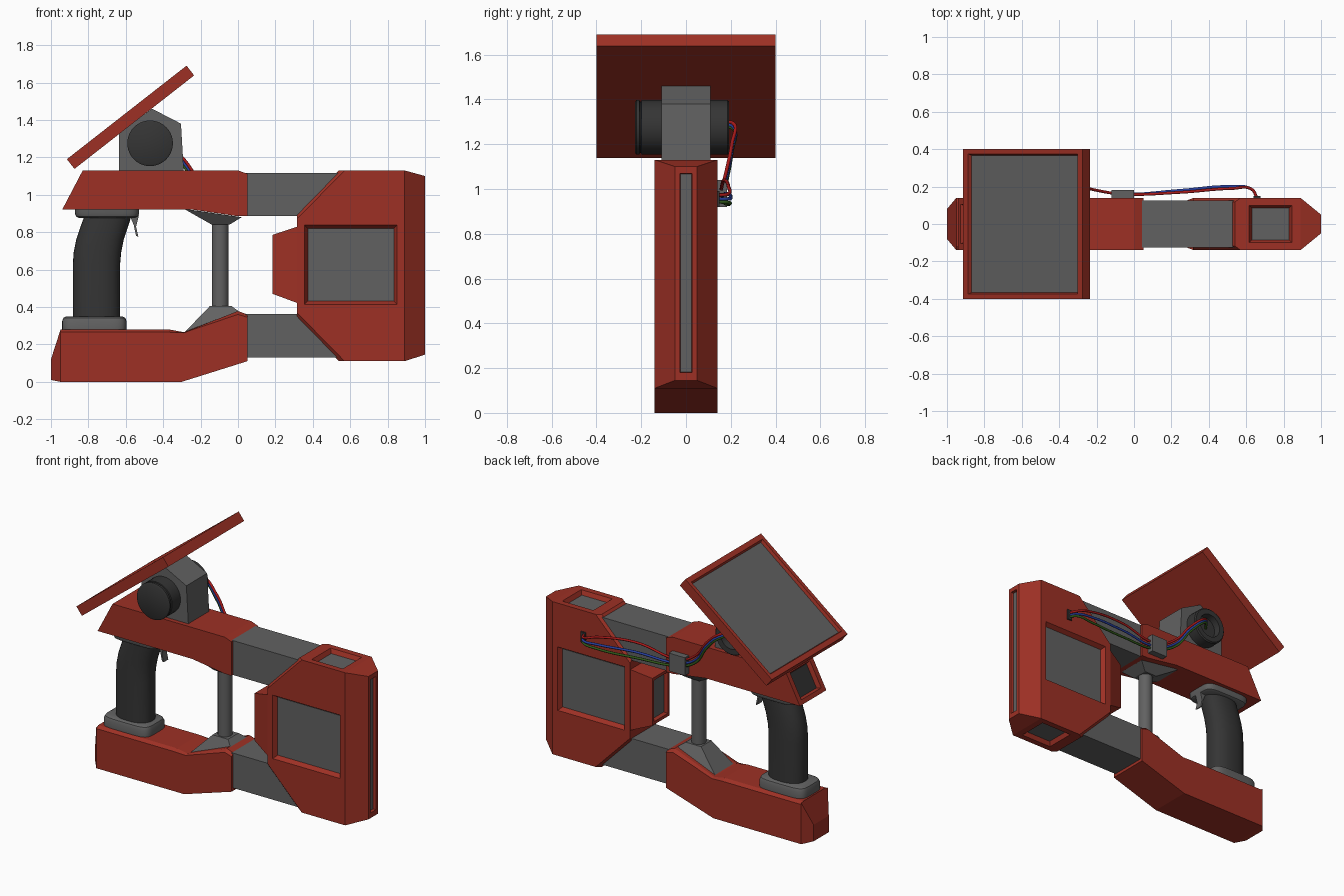
import bpy, bmesh
from math import sin, cos, pi, copysign
from mathutils import Vector as V

if "Cube" in bpy.data.objects:
    bpy.data.objects.remove(bpy.data.objects["Cube"])

def material(name, r, g, b):
    m = bpy.data.materials.new(name)
    m.diffuse_color = (r, g, b, 1)
    m.use_nodes = True
    m.node_tree.nodes["Principled BSDF"].inputs["Base Color"].default_value = m.diffuse_color
    return m

RED = material("red_paint", 0.34, 0.03, 0.018)
GREY = material("grey_metal", 0.12, 0.12, 0.12)
DARK = material("dark_rubber", 0.035, 0.035, 0.035)

def loft(name, rings, mat, smooth=False):
    """Closed solid through rings with equal point counts."""
    bm = bmesh.new()
    rows = [[bm.verts.new(p) for p in r] for r in rings]
    n = len(rows[0])
    for a, b in zip(rows, rows[1:]):
        for i in range(n):
            j = (i + 1) % n
            bm.faces.new((a[i], a[j], b[j], b[i]))
    bm.faces.new(rows[0])
    bm.faces.new(rows[-1])
    bmesh.ops.recalc_face_normals(bm, faces=bm.faces)
    me = bpy.data.meshes.new(name)
    bm.to_mesh(me)
    bm.free()
    ob = bpy.data.objects.new(name, me)
    bpy.context.collection.objects.link(ob)
    me.materials.append(mat)
    if smooth:
        bpy.ops.object.select_all(action='DESELECT')
        ob.select_set(True)
        bpy.context.view_layer.objects.active = ob
        bpy.ops.object.shade_smooth_by_angle(angle=0.6)
    return ob

def prism(name, prof, half, mat, side=None):
    """xz profile extruded over y; side is an optional chamfered outer profile."""
    at = lambda p, y: [(x, y, z) for x, z in p]
    rings = [at(prof, -half), at(prof, half)]
    if side:
        k = half - 0.022
        rings = [at(side, -half), at(prof, -k), at(prof, k), at(side, half)]
    return loft(name, rings, mat)

def box(name, x0, x1, y0, y1, z0, z1, mat):
    r = lambda x: [(x, y0, z0), (x, y1, z0), (x, y1, z1), (x, y0, z1)]
    return loft(name, [r(x0), r(x1)], mat)

def rect_x(x, hy, z0, z1):
    return [(x, -hy, z0), (x, hy, z0), (x, hy, z1), (x, -hy, z1)]

def pocket(target, name, c, u, v, hu, hv, depth=0.025, slope=0.015, mat=GREY):
    """Sloped rectangular recess with a plate on its floor."""
    c, u, v = V(c), V(u).normalized(), V(v).normalized()
    n = u.cross(v)
    def ring(h, s):
        return [c + n * h + u * (hu - s) * a + v * (hv - s) * b
                for a, b in ((-1, -1), (1, -1), (1, 1), (-1, 1))]
    cut = loft(name + "_cutter", [ring(0.01, -slope * 0.01 / depth), ring(-depth, slope)], RED)
    cut.hide_render = True
    cut.hide_viewport = False
    cut.display_type = 'WIRE'
    m = target.modifiers.new(name, 'BOOLEAN')
    m.operation, m.solver, m.object = 'DIFFERENCE', 'EXACT', cut
    loft(name, [ring(-depth - 0.01, slope), ring(-depth + 0.003, slope)], mat)

def oval(cx, z, hx, hy, e=2.0, n=32):
    f = lambda t: copysign(abs(t) ** (2 / e), t)
    return [(cx + hx * f(cos(2 * pi * i / n)), hy * f(sin(2 * pi * i / n)), z) for i in range(n)]

X, Y, Z = V((1, 0, 0)), V((0, 1, 0)), V((0, 0, 1))

# Upper and lower rear bodies
upper = prism("upper_rear_body", [(-0.94, 0.92), (-0.83, 1.13), (0, 1.13), (0.05, 1.112),
                                  (0.05, 0.885), (0, 0.885), (-0.24, 0.92)], 0.14, RED)
pocket(upper, "rear_vent", (-0.885, 0, 1.025), -Y, (0.11, 0, 0.21), 0.105, 0.09, 0.03, 0.01, DARK)
prism("lower_rear_body",
      [(-0.95, 0), (-0.95, 0.28), (-0.37, 0.28), (-0.29, 0.265), (0, 0.378), (0.05, 0.36), (0.05, 0.11), (-0.3, 0)],
      0.14, RED,
      [(-0.95, 0), (-0.95, 0.265), (-0.37, 0.265), (-0.29, 0.262), (0, 0.36), (0.05, 0.345), (0.05, 0.11), (-0.3, 0)])
loft("lower_rear_cap", [rect_x(-0.95, 0.14, 0, 0.275),
                        [(-1, -0.08, 0.01), (-1, 0.08, 0.01), (-1, 0.08, 0.12), (-1, -0.08, 0.12)]], RED)

# Grey arms joining the rear bodies to the front block
box("upper_arm", 0.04, 0.58, -0.125, 0.125, 0.885, 1.115, GREY)
box("lower_arm", 0.04, 0.58, -0.125, 0.125, 0.13, 0.363, GREY)

# Front block, with its nose and rear bump
def hexa(z, x):
    return [(0.315, 1.24 - z), (0.315, z), (x, 1.13), (0.89, 1.13), (0.89, 0.11), (x, 0.11)]
block = prism("front_block", hexa(0.90, 0.54), 0.14, RED, hexa(0.87, 0.57))
for s, label in ((1, "front"), (-1, "back")):
    pocket(block, label + "_side_panel", (0.603, -0.14 * s, 0.625), X * s, Z, 0.248, 0.212, 0.03, 0.018)
    pocket(block, label + "_cap_panel", (0.73, 0, 0.62 + 0.51 * s), X, Y * s, 0.115, 0.1, 0.03)
nose = loft("block_nose", [rect_x(0.89, 0.14, 0.11, 1.13), rect_x(1.0, 0.05, 0.145, 1.10)], RED)
pocket(nose, "nose_strip", (1, 0, 0.625), Y, Z, 0.027, 0.445, 0.02, 0.003)
bump = loft("rear_bump", [rect_x(0.32, 0.14, 0.42, 0.83), rect_x(0.185, 0.09, 0.47, 0.785)], RED)
pocket(bump, "bump_panel", (0.185, 0, 0.628), -Y, Z, 0.072, 0.138, 0.03, 0.004)

# Support pole with flared feet
loft("pole", [oval(-0.095, z, 0.045, 0.045) for z in (0.38, 0.86)], GREY, True)
def foot(name, zl, zr, zt, x0, x1):
    loft(name, [[(-0.29, -0.1, zl), (0.02, -0.1, zr), (0.02, 0.1, zr), (-0.29, 0.1, zl)],
                [(x0, -0.055, zt), (x1, -0.055, zt), (x1, 0.055, zt), (x0, 0.055, zt)]], GREY)
foot("lower_pole_foot", 0.26, 0.365, 0.405, -0.15, -0.035)
foot("upper_pole_foot", 0.925, 0.88, 0.84, -0.14, -0.045)

# Curved grip, collars and trigger
grip = [(-0.757, 0.33, 0.126), (-0.757, 0.62, 0.126), (-0.752, 0.69, 0.127), (-0.738, 0.76, 0.127),
        (-0.715, 0.83, 0.127), (-0.69, 0.90, 0.125)]
loft("grip", [oval(x, z, w, 0.09, 2.3) for x, z, w in grip], DARK, True)
collar = [(0, 0.172, 0.115), (0.045, 0.172, 0.115), (0.062, 0.165, 0.108), (0.07, 0.15, 0.095)]
loft("lower_collar", [oval(-0.768, 0.28 + h, a, b, 5, 40) for h, a, b in collar], GREY, True)
loft("upper_collar", [oval(-0.70, 0.945 - h, a, b, 5, 40) for h, a, b in collar], GREY, True)
prism("trigger", [(-0.58, 0.89), (-0.53, 0.89), (-0.545, 0.83), (-0.533, 0.775), (-0.545, 0.78), (-0.558, 0.84)],
      0.025, GREY)

# Motor and its housing
prism("motor_housing", [(-0.635, 1.125), (-0.635, 1.33), (-0.46, 1.46), (-0.305, 1.38), (-0.29, 1.125)], 0.11, GREY)
motor = [(-0.228, 0.112), (-0.222, 0.122), (-0.208, 0.122), (-0.206, 0.115), (-0.2, 0.115), (-0.198, 0.122),
         (0.185, 0.122), (0.193, 0.115), (0.193, 0.08), (0.15, 0.075)]
loft("motor", [[(-0.47 + r * cos(a), y, 1.275 + r * sin(a)) for a in (2 * pi * i / 40 for i in range(40))]
               for y, r in motor], DARK, True)

# Tilted screen
u = V((0.64, 0, 0.5)).normalized()
n = u.cross(Y)
top = V((-0.595, 0, 1.44))
screen = loft("screen_frame", [[top - n * d + u * 0.406 * a + Y * 0.4 * b
                                for a, b in ((-1, -1), (1, -1), (1, 1), (-1, 1))] for d in (0, 0.066)], RED)
pocket(screen, "screen_panel", top, u, Y, 0.372, 0.375, 0.022, 0.008)

# Cables on the back, with clip and socket
box("cable_clip", -0.12, 0.0, 0.135, 0.182, 0.92, 1.04, GREY)
box("cable_socket", 0.64, 0.675, 0.13, 0.15, 0.92, 0.99, DARK)
path = [(-0.47, 0.15, 1.28), (-0.42, 0.21, 1.28), (-0.30, 0.205, 1.18), (-0.2, 0.18, 1.05), (-0.06, 0.16, 0.98),
        (0.25, 0.18, 0.98), (0.52, 0.2, 0.965), (0.63, 0.185, 0.955), (0.657, 0.14, 0.955)]
sag = [0.3, 0.4, 0.6, 0.8, 0.7, 1.7, 1.3, 0.6, 0.5]
for name, col, k in (("red_cable", (0.4, 0.01, 0.01), 0.035), ("blue_cable", (0.02, 0.05, 0.35), 0.0),
                     ("green_cable", (0.03, 0.1, 0.01), -0.025)):
    cu = bpy.data.curves.new(name, 'CURVE')
    cu.dimensions, cu.bevel_depth, cu.bevel_resolution, cu.resolution_u = '3D', 0.008, 2, 8
    sp = cu.splines.new('BEZIER')
    sp.bezier_points.add(len(path) - 1)
    for bp, (x, y, z), s in zip(sp.bezier_points, path, sag):
        bp.co = (x, y - abs(k) * 0.3 * (s > 1), z + k * s)
        bp.handle_left_type = bp.handle_right_type = 'AUTO'
    cu.materials.append(material(name, *col))
    bpy.context.collection.objects.link(bpy.data.objects.new(name, cu))
